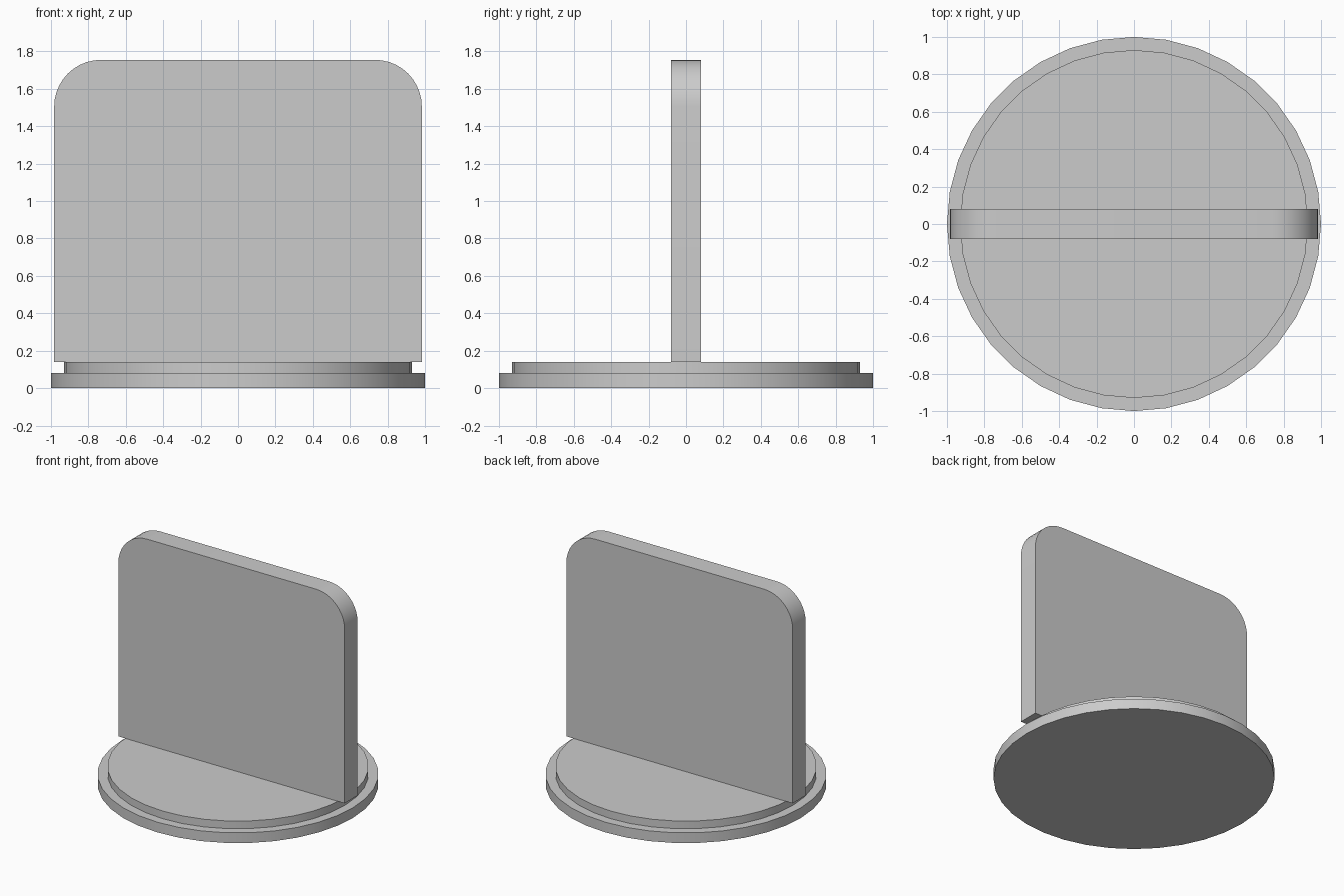
import bpy, bmesh

if "Cube" in bpy.data.objects:
    bpy.data.objects.remove(bpy.data.objects["Cube"])


def finish(name, bm):
    bmesh.ops.recalc_face_normals(bm, faces=bm.faces)
    mesh = bpy.data.meshes.new(name)
    bm.to_mesh(mesh)
    bm.free()
    obj = bpy.data.objects.new(name, mesh)
    bpy.context.collection.objects.link(obj)
    bpy.ops.object.select_all(action='DESELECT')
    obj.select_set(True)
    bpy.context.view_layer.objects.active = obj
    bpy.ops.object.shade_smooth_by_angle()
    return obj


def disc(name, radius, z0, z1, sides=36):
    bm = bmesh.new()
    bmesh.ops.create_cone(bm, cap_ends=True, segments=sides,
                          radius1=radius, radius2=radius, depth=z1 - z0)
    bmesh.ops.translate(bm, verts=bm.verts, vec=(0, 0, (z0 + z1) / 2))
    return finish(name, bm)


# Stepped round base
disc("base_disc", 1.0, 0.0, 0.08)
disc("base_step", 0.93, 0.08, 0.14)

# Upright panel with rounded top corners
half_w, half_t, z0, z1 = 0.983, 0.08, 0.14, 1.755
bm = bmesh.new()
bmesh.ops.create_cube(bm, size=1)
bmesh.ops.scale(bm, verts=bm.verts, vec=(2 * half_w, 2 * half_t, z1 - z0))
bmesh.ops.translate(bm, verts=bm.verts, vec=(0, 0, (z0 + z1) / 2))
corners = [e for e in bm.edges
           if all(v.co.z > 1 for v in e.verts)
           and abs(e.verts[0].co.x - e.verts[1].co.x) < 1e-4]
bmesh.ops.bevel(bm, geom=corners, offset=0.25, segments=10,
                profile=0.5, affect='EDGES')
finish("upright_panel", bm)
